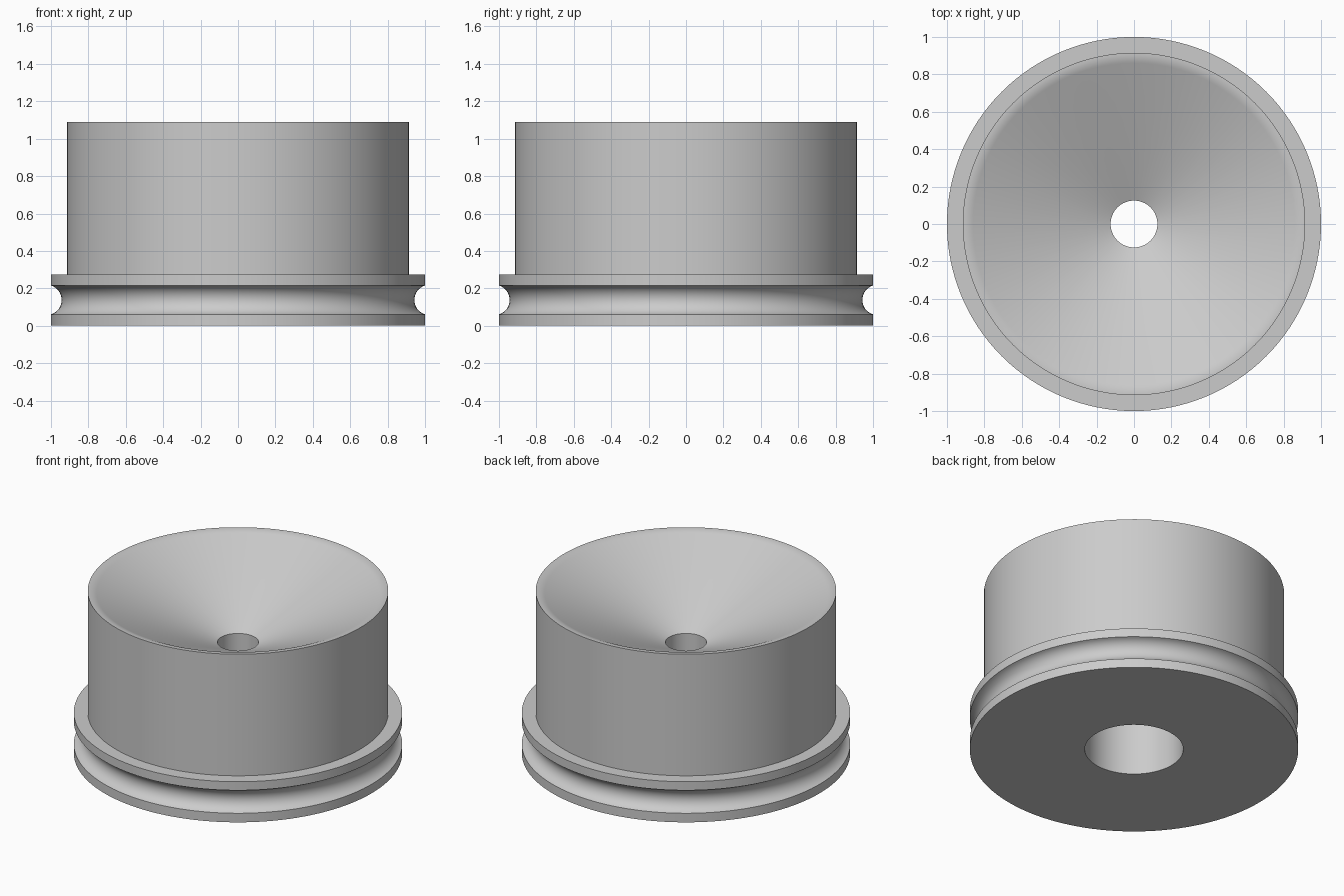
import bpy
from math import sin, cos, tan, asin, radians, pi

cube = bpy.data.objects.get("Cube")
if cube:
    bpy.data.objects.remove(cube, do_unlink=True)

SEGMENTS = 128
BODY_R, HEIGHT = 0.915, 1.09
FLANGE_R, FLANGE_H = 1.0, 0.273
GROOVE_Z, GROOVE_HALF, GROOVE_DEPTH = 0.138, 0.077, 0.057
THROAT_R, THROAT_TOP = 0.125, 0.745
BORE_R, BORE_TOP = 0.30, 0.5
CONE_ANGLE, LIP_WIDTH = radians(24.4), 0.055


def groove_profile(steps=16):
    """Round groove cut into the flange rim, bottom to top."""
    radius = (GROOVE_HALF ** 2 + GROOVE_DEPTH ** 2) / (2 * GROOVE_DEPTH)
    centre = FLANGE_R - GROOVE_DEPTH + radius
    half = asin(GROOVE_HALF / radius)
    angles = [half * (2 * i / steps - 1) for i in range(steps + 1)]
    return [(centre - radius * cos(a), GROOVE_Z + radius * sin(a)) for a in angles]


def lip_profile(steps=6):
    """Soft roll from the rim into the funnel."""
    radius = LIP_WIDTH / sin(CONE_ANGLE)
    angles = [CONE_ANGLE * i / steps for i in range(steps + 1)]
    return [(BODY_R - radius * sin(a), HEIGHT - radius * (1 - cos(a))) for a in angles]


def lathe(name, profile, material):
    """Revolve a closed (radius, height) outline around z."""
    n = len(profile)
    verts, faces = [], []
    for s in range(SEGMENTS):
        a = 2 * pi * s / SEGMENTS
        verts += [(r * cos(a), r * sin(a), z) for r, z in profile]
        here, there = s * n, (s + 1) % SEGMENTS * n
        for i in range(n):
            j = (i + 1) % n
            faces.append((here + i, there + i, there + j, here + j))
    mesh = bpy.data.meshes.new(name)
    mesh.from_pydata(verts, [], faces)
    mesh.materials.append(material)
    obj = bpy.data.objects.new(name, mesh)
    bpy.context.collection.objects.link(obj)
    bpy.ops.object.select_all(action="DESELECT")
    obj.select_set(True)
    bpy.context.view_layer.objects.active = obj
    bpy.ops.object.shade_smooth_by_angle(angle=radians(20))
    return obj


grey = bpy.data.materials.new("light_grey")
grey.use_nodes = True
colour = (0.6, 0.6, 0.6, 1)
grey.diffuse_color = colour
grey.node_tree.nodes["Principled BSDF"].inputs["Base Color"].default_value = colour

# Outline: grooved flange, cylinder wall, funnel, throat, wide bore below
outline = [(BORE_R, 0), (FLANGE_R, 0)]
outline += groove_profile()
outline += [(FLANGE_R, FLANGE_H), (BODY_R, FLANGE_H)]
outline += lip_profile()
outline += [(THROAT_R, THROAT_TOP), (THROAT_R, BORE_TOP), (BORE_R, BORE_TOP)]
lathe("funnel_body", outline, grey)
